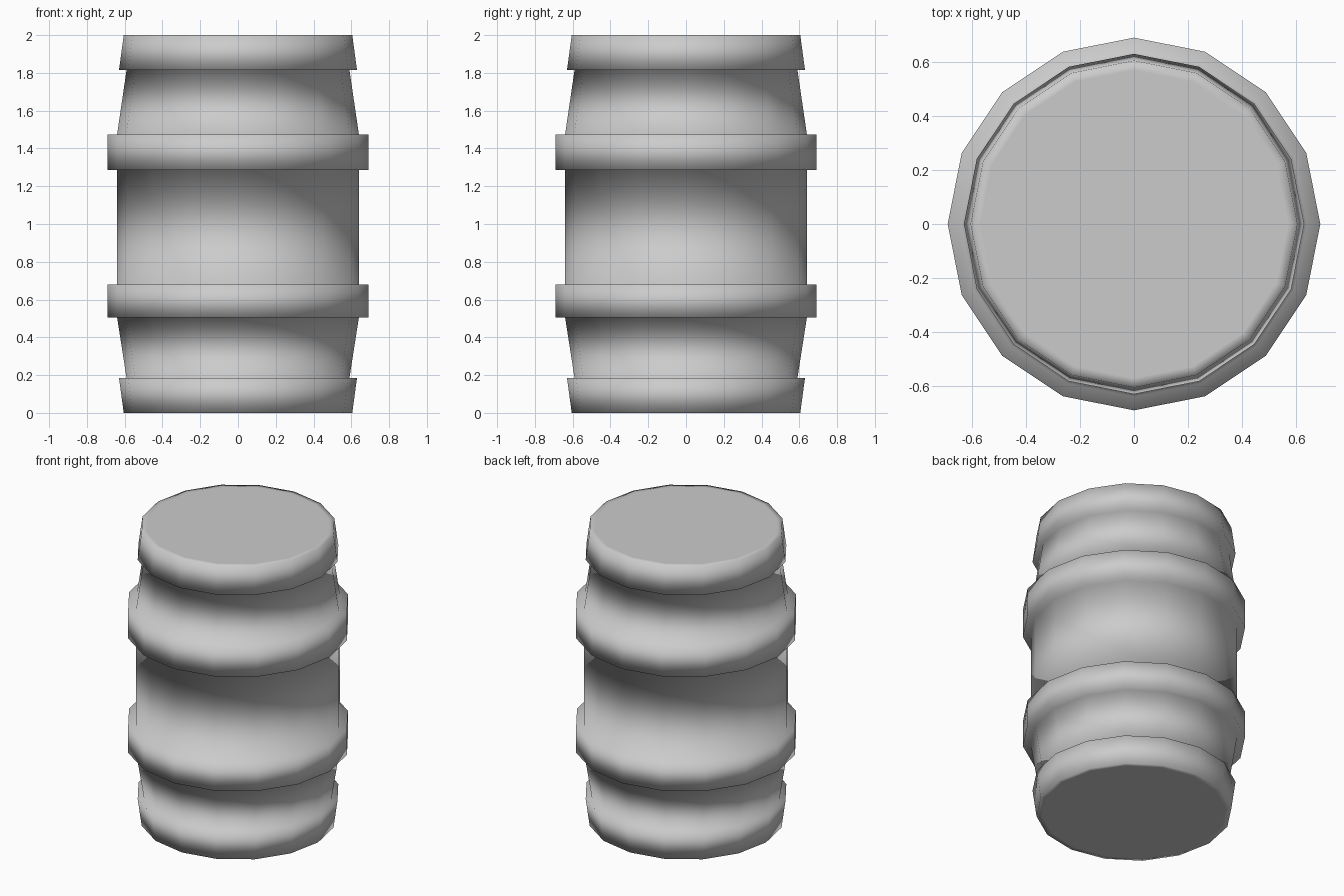
import bpy, bmesh
from math import cos, sin, pi

if "Cube" in bpy.data.objects:
    bpy.data.objects.remove(bpy.data.objects["Cube"])

SIDES = 16

# Lower half profile (radius, height); the upper half mirrors it about z = 1
lower = [(0.57, 0.0), (0.605, 0.0), (0.63, 0.185), (0.59, 0.185),
         (0.64, 0.505), (0.69, 0.505), (0.69, 0.68), (0.64, 0.68)]
upper = [(0.64, 1.285), (0.69, 1.285), (0.69, 1.475), (0.64, 1.475),
         (0.59, 1.815), (0.63, 1.815), (0.605, 2.0), (0.57, 2.0)]


def lathe(name, profile):
    bm = bmesh.new()
    rings = [[bm.verts.new((r * cos(2 * pi * i / SIDES), r * sin(2 * pi * i / SIDES), z))
              for i in range(SIDES)] for r, z in profile]
    for a, b in zip(rings, rings[1:]):
        for i in range(SIDES):
            j = (i + 1) % SIDES
            bm.faces.new((a[i], a[j], b[j], b[i]))
    # End caps
    bm.faces.new(rings[0][::-1])
    bm.faces.new(rings[-1])
    bmesh.ops.recalc_face_normals(bm, faces=bm.faces)
    for f in bm.faces:
        f.smooth = True
    mesh = bpy.data.meshes.new(name)
    bm.to_mesh(mesh)
    bm.free()
    obj = bpy.data.objects.new(name, mesh)
    bpy.context.collection.objects.link(obj)
    return obj


# Barrel with rims and hoops in one continuous smooth-shaded surface
lathe("barrel", lower + upper)
